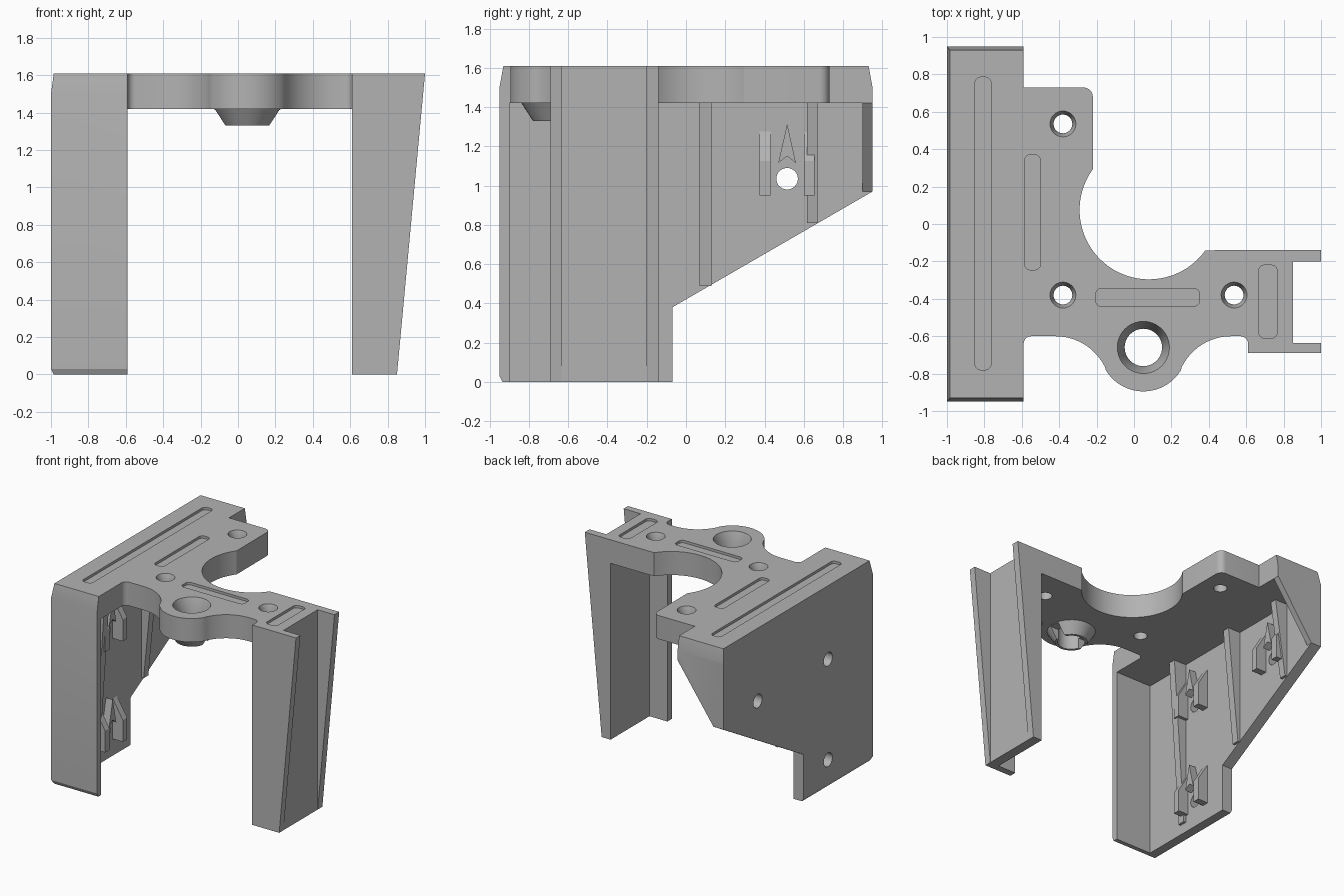
import bpy, bmesh, math
from mathutils import Vector

cube = bpy.data.objects.get("Cube")
if cube:
    bpy.data.objects.remove(cube, do_unlink=True)

grey = bpy.data.materials.new("plain_grey")
grey.use_nodes = True
COL = (0.45, 0.45, 0.45, 1.0)
grey.diffuse_color = COL
grey.node_tree.nodes["Principled BSDF"].inputs["Base Color"].default_value = COL

TOP, UNDER = 1.61, 1.42      # top and underside of the deck
WEB = -0.91                  # inner face of the tall side wall


def finish(name, bm):
    bmesh.ops.recalc_face_normals(bm, faces=bm.faces)
    me = bpy.data.meshes.new(name)
    bm.to_mesh(me)
    bm.free()
    me.materials.append(grey)
    ob = bpy.data.objects.new(name, me)
    bpy.context.collection.objects.link(ob)
    return ob


def prism(name, pts, axis, a, b):
    """Extrude a 2D outline along an axis from a to b."""
    place = {"x": lambda p, t: (t, p[0], p[1]),
             "y": lambda p, t: (p[0], t, p[1]),
             "z": lambda p, t: (p[0], p[1], t)}[axis]
    bm = bmesh.new()
    face = bm.faces.new([bm.verts.new(place(p, a)) for p in pts])
    ext = bmesh.ops.extrude_face_region(bm, geom=[face])
    shift = Vector(place((0, 0), b - a))
    verts = [g for g in ext["geom"] if isinstance(g, bmesh.types.BMVert)]
    bmesh.ops.translate(bm, vec=shift, verts=verts)
    return finish(name, bm)


def box(name, x, y, z):
    return prism(name, [(x[0], y[0]), (x[1], y[0]), (x[1], y[1]), (x[0], y[1])], "z", *z)


def arc(cx, cy, r, a0, a1, n=12):
    """Points on an arc, angles in degrees."""
    out = []
    for i in range(n + 1):
        a = math.radians(a0 + (a1 - a0) * i / n)
        out.append((cx + r * math.cos(a), cy + r * math.sin(a)))
    return out


def frustum(name, x, y, z0, r0, z1, r1):
    bm = bmesh.new()
    bmesh.ops.create_cone(bm, cap_ends=True, segments=40, radius1=r0, radius2=r1, depth=z1 - z0)
    bmesh.ops.translate(bm, vec=(x, y, (z0 + z1) / 2), verts=bm.verts)
    return finish(name, bm)


def slot(x0, x1, y0, y1, r=0.03):
    """Cutter for a shallow rounded groove in the deck top."""
    pts = (arc(x1 - r, y1 - r, r, 0, 90, 5) + arc(x0 + r, y1 - r, r, 90, 180, 5)
           + arc(x0 + r, y0 + r, r, 180, 270, 5) + arc(x1 - r, y0 + r, r, 270, 360, 5))
    return prism("groove_cutter", pts, "z", TOP - 0.02, TOP + 0.1)


def cut(ob, cutters):
    """Subtract each cutter from the part, then discard it."""
    bpy.context.view_layer.objects.active = ob
    for c in cutters:
        c.hide_render = True
        m = ob.modifiers.new("cut", "BOOLEAN")
        m.operation, m.solver, m.object = "DIFFERENCE", "EXACT", c
        bpy.ops.object.modifier_apply(modifier=m.name)
        bpy.data.objects.remove(c, do_unlink=True)


# Tall side wall: shell with a front flange and a sloped rear gusset
wall = prism("side_wall", [(-0.935, 0), (-0.07, 0), (-0.07, 0.38), (0.95, 0.97), (0.95, 1.5),
                           (0.93, TOP), (-0.93, TOP), (-0.95, 1.5), (-0.95, 0.03)], "x", -1, -0.59)
clip_spots = [(0.515, 1.035), (-0.38, 1.03), (-0.38, 0.22)]
cut(wall, [
    box("cavity_cutter", (WEB, -0.4), (-0.9, 0.9), (-0.5, UNDER)),
    prism("gusset_cutter", [(WEB, 0.5), (WEB, 0.97), (-0.59, UNDER), (-0.4, UNDER), (-0.4, 0.5)],
          "y", 0.8, 1.2),
    prism("top_chamfer_cutter", [(-1.0027, 1.48), (-0.9823, 1.63), (-1.1, 1.63), (-1.1, 1.48)],
          "y", -1.2, 1.2),
    prism("low_chamfer_cutter", [(-1.01, 0.05), (-0.975, -0.02), (-1.1, -0.02), (-1.1, 0.05)],
          "y", -1.2, 1.2),
    slot(-0.85, -0.765, -0.78, 0.785),
] + [prism("pin_hole_cutter", arc(y, z, 0.055, 0, 345, 23), "x", -1.2, -0.8)
     for y, z in clip_spots])

# Tapered ribs on the inside of the wall
for i, (y0, y1, zb) in enumerate([(0.07, 0.13, 0.49), (0.615, 0.67, 0.81), (-0.55, -0.49, 0.08)]):
    prism(f"wall_rib_{i + 1}", [(WEB, zb), (WEB + 0.02, zb), (WEB + 0.11, UNDER), (WEB, UNDER)],
          "y", y0, y1)

# Clips around each wall hole: two side hooks and an arrow wedge
for i, (y, z) in enumerate(clip_spots):
    for side, y0, y1 in (("a", -0.14, -0.085), ("b", 0.085, 0.14)):
        prism(f"clip_{i + 1}_hook_{side}",
              [(WEB, z - 0.085), (WEB + 0.09, z - 0.085), (WEB + 0.09, z + 0.09), (WEB, z + 0.24)],
              "y", y + y0, y + y1)
    prism(f"clip_{i + 1}_wedge", [(y - 0.045, z + 0.08), (y, z + 0.115), (y + 0.045, z + 0.08),
                                 (y, z + 0.28)], "x", WEB, WEB + 0.06)

# Deck outline: rear tab, big round bite, front lobe with fillets
BX, BY = 0.05, -0.66
deck_pts = ([(-0.59, 0.73)] + arc(-0.27, 0.68, 0.05, 90, 0, 6)
            + arc(0.08, 0.075, 0.371, 143.5, 324.5, 32)
            + [(0.61, -0.14), (0.61, -0.64)]
            + arc(0.57, -0.64, 0.04, 0, 90, 5)
            + arc(0.52, -0.895, 0.295, 90, 153.4, 12)
            + arc(BX, BY, 0.235, -26.6, -153.4, 24)[1:-1]
            + arc(-0.42, -0.895, 0.295, 26.6, 90, 12)
            + arc(-0.55, -0.64, 0.04, 90, 180, 5))
deck = prism("deck", deck_pts, "z", UNDER, TOP)
cutters = [slot(-0.585, -0.5, -0.245, 0.37), slot(-0.205, 0.35, -0.44, -0.345),
           frustum("socket_sink", BX, BY, 1.5, 0.1, TOP + 0.01, 0.143),
           frustum("socket_bore", BX, BY, 1.3, 0.1, TOP + 0.1, 0.1)]
for x, y in ((-0.38, 0.535), (-0.38, -0.38), (0.535, -0.38)):
    cutters += [frustum("screw_bore", x, y, 1.3, 0.05, TOP + 0.1, 0.05),
                frustum("screw_sink", x, y, 1.56, 0.05, TOP + 0.01, 0.073)]
cut(deck, cutters)

# Split conical collar under the front lobe
collar = frustum("socket_collar", BX, BY, 1.33, 0.12, UNDER, 0.178)
cut(collar, [frustum("collar_bore", BX, BY, 1.2, 0.1, 1.5, 0.1),
             box("collar_slit_cutter", (BX - 0.3, BX + 0.3), (BY - 0.03, BY + 0.05), (1.2, UNDER - 0.005))])

# Leg: thin web with tapering outer flanges and a front flange facing inward
leg = prism("leg", [(0.61, 0), (0.85, 0), (1.0, TOP), (0.61, TOP)], "y", -0.69, -0.14)
cut(leg, [box("outer_channel_cutter", (0.85, 1.2), (-0.635, -0.2), (-0.5, 2)),
          box("inner_channel_cutter", (0.4, 0.77), (-0.635, 0.2), (-0.5, UNDER)),
          slot(0.667, 0.765, -0.61, -0.22)])

# Smooth the round walls and keep the edges sharp
for ob in (wall, deck, collar, leg):
    bpy.ops.object.select_all(action="DESELECT")
    ob.select_set(True)
    bpy.context.view_layer.objects.active = ob
    bpy.ops.object.shade_smooth_by_angle(angle=math.radians(25))
